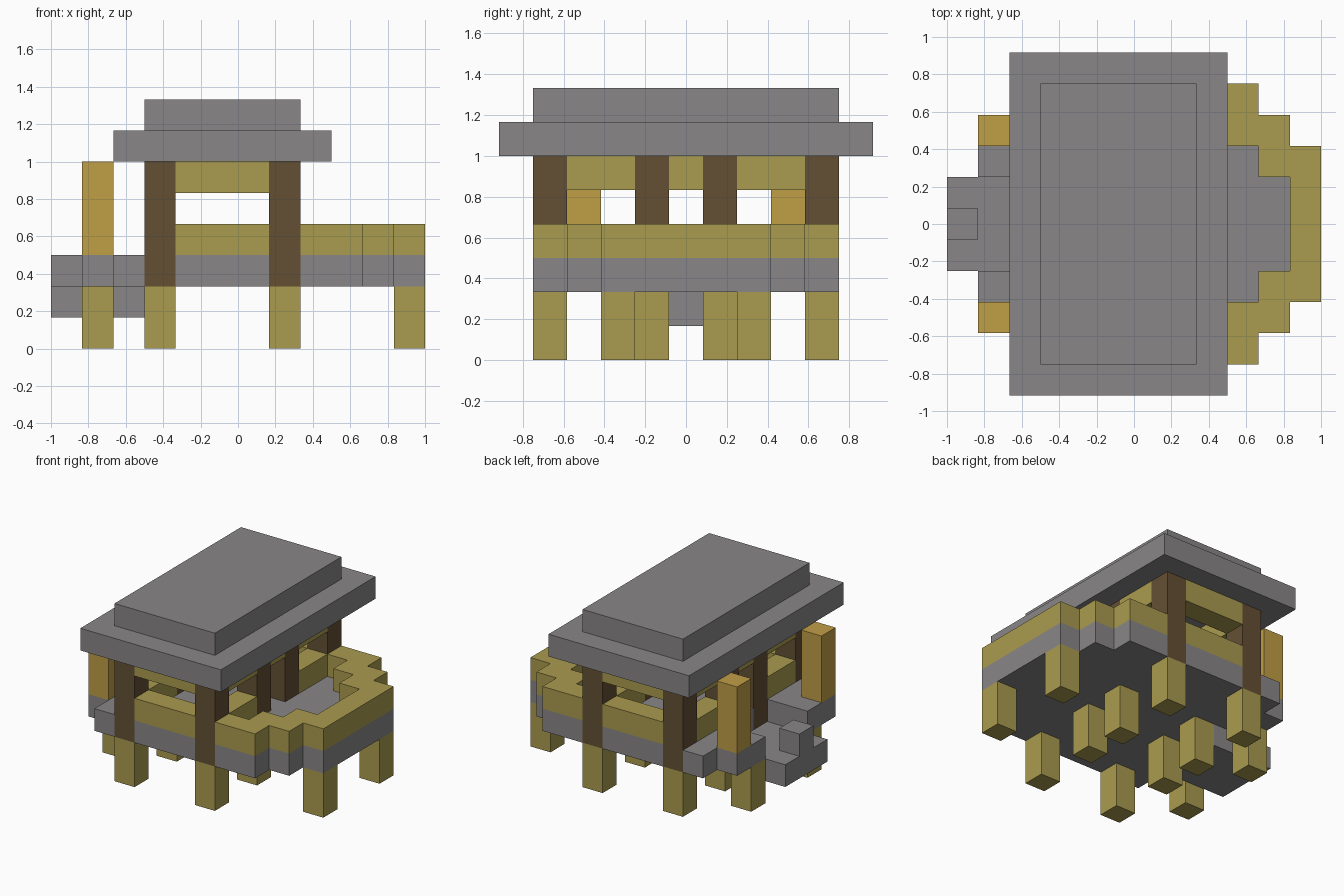
import bpy
import bmesh
from mathutils import Vector

if "Cube" in bpy.data.objects:
    bpy.data.objects.remove(bpy.data.objects["Cube"], do_unlink=True)

UNIT = 1 / 6                      # edge of one building block
NX, NY = 12, 11                   # footprint in blocks
SIDES = [Vector(v) for v in ((1, 0, 0), (-1, 0, 0), (0, 1, 0), (0, -1, 0), (0, 0, 1), (0, 0, -1))]


def material(name, color):
    m = bpy.data.materials.new(name)
    m.use_nodes = True
    m.diffuse_color = (*color, 1)
    m.node_tree.nodes["Principled BSDF"].inputs["Base Color"].default_value = (*color, 1)
    return m


stone = material("grey stone", (0.25, 0.24, 0.24))
olive = material("olive wood", (0.40, 0.326, 0.078))
gold = material("golden wood", (0.53, 0.342, 0.062))
brown = material("dark brown wood", (0.127, 0.08, 0.034))


def cells(x0, x1, y0, y1, z0, z1):
    """Blocks of a cuboid, together with its copy mirrored front to back."""
    found = set()
    for x in range(x0, x1):
        for y in range(y0, y1):
            for z in range(z0, z1):
                found |= {(x, y, z), (x, NY - 1 - y, z)}
    return found


def build(name, mat, *boxes, cut=()):
    """One clean shell around the union of the boxes, less the cut boxes."""
    solid = set().union(*(cells(*b) for b in boxes)) - set().union(*(cells(*c) for c in cut))
    bm = bmesh.new()
    for cell in solid:
        mid = Vector(cell) + Vector((0.5, 0.5, 0.5))
        for n in SIDES:
            if tuple(int(round(c)) for c in Vector(cell) + n) in solid:
                continue
            u = Vector((n.y, n.z, n.x)) * 0.5
            v = n.cross(u)
            corners = [mid + n * 0.5 + a * u + b * v for a, b in ((1, 1), (-1, 1), (-1, -1), (1, -1))]
            bm.faces.new([bm.verts.new(((p.x - NX / 2) * UNIT, (p.y - NY / 2) * UNIT, p.z * UNIT))
                          for p in corners])
    bmesh.ops.remove_doubles(bm, verts=bm.verts, dist=0.001)
    bmesh.ops.dissolve_limit(bm, angle_limit=0.01, verts=bm.verts, edges=bm.edges)
    mesh = bpy.data.meshes.new(name)
    bm.to_mesh(mesh)
    bm.free()
    mesh.materials.append(mat)
    obj = bpy.data.objects.new(name, mesh)
    bpy.context.collection.objects.link(obj)


# Posts of the pavilion, on both long sides, with a leg under each
post_spots = [(x, y) for x in (3, 7) for y in (1, 4)]
post_boxes = [(x, x + 1, y, y + 1, 2, 6) for x, y in post_spots]
for x, y in post_spots:
    build(f"post_pair_{x}_{y}", brown, (x, x + 1, y, y + 1, 2, 6))
for x, y in post_spots + [(1, 3), (11, 3)]:
    build(f"leg_pair_{x}_{y}", olive, (x, x + 1, y, y + 1, 0, 2))

# Stepped deck, notched for the entrance and fitted around the posts
build("deck", stone,
      (2, 10, 1, 10, 2, 3), (10, 11, 2, 9, 2, 3), (11, 12, 3, 8, 2, 3), (1, 2, 2, 4, 2, 3),
      cut=[(2, 3, 4, 7, 2, 3)] + post_boxes)

# Entrance step with a raised block on its outer edge
build("entrance_step", stone, (0, 3, 4, 7, 1, 2), (0, 1, 5, 6, 2, 3))

# Low railing around the balcony and between the posts
build("railing", olive,
      (4, 7, 1, 2, 3, 4), (8, 10, 1, 2, 3, 4), (9, 10, 2, 3, 3, 4),
      (10, 11, 2, 4, 3, 4), (11, 12, 3, 8, 3, 4),
      (7, 8, 2, 4, 3, 4), (3, 4, 2, 4, 3, 4))

# Beams under the roof
build("roof_beams", olive, (4, 7, 1, 2, 5, 6),
      *[(x, x + 1, y, y2, 5, 6) for x in (3, 7) for y, y2 in ((2, 4), (5, 6))])

# Golden pillars beside the entrance
build("entrance_pillars", gold, (1, 2, 2, 3, 3, 6))

# Two-tier roof
build("roof", stone, (2, 9, 0, 11, 6, 7), (3, 8, 1, 10, 7, 8))
